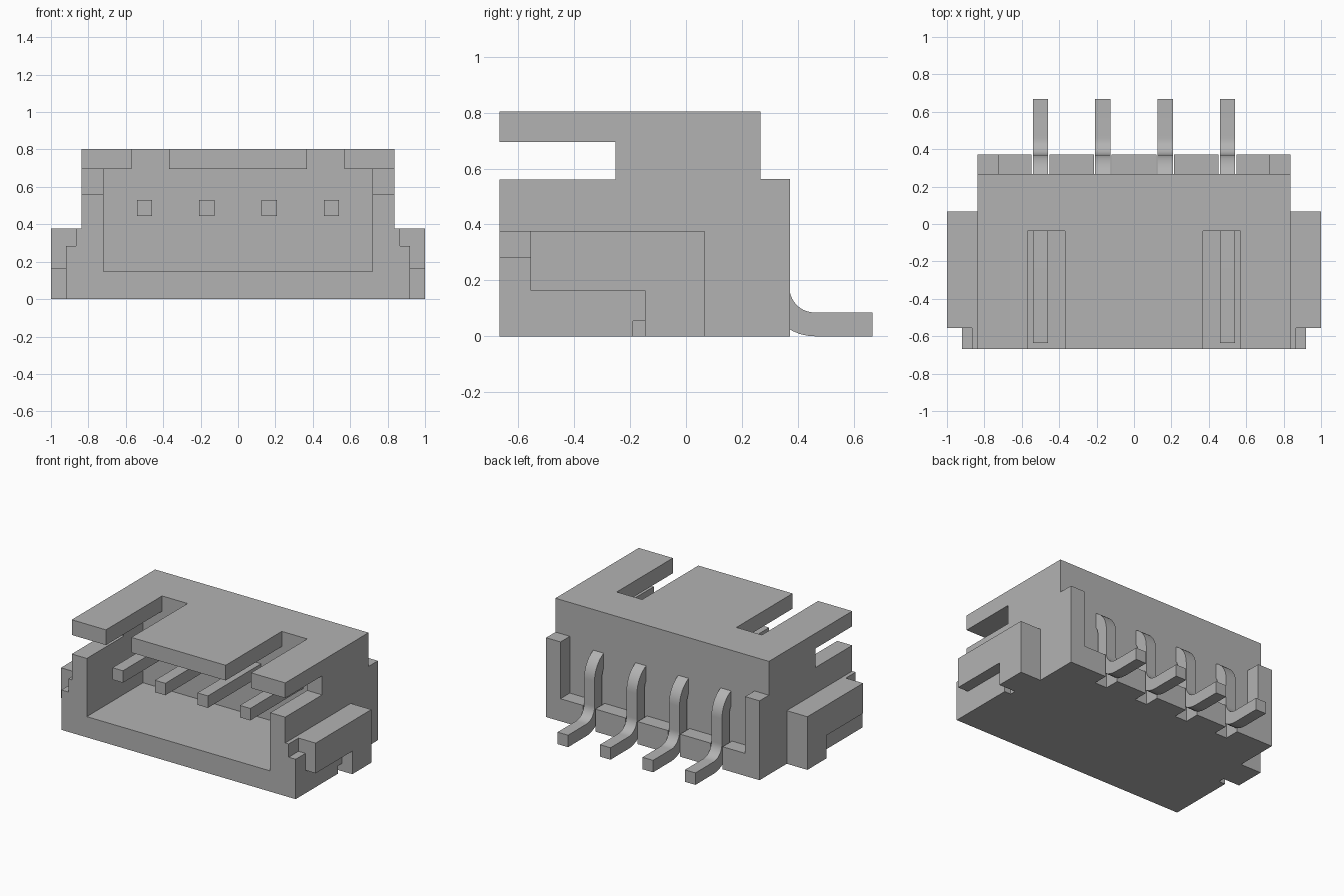
import bpy, bmesh, math

cube = bpy.data.objects.get("Cube")
if cube:
    bpy.data.objects.remove(cube, do_unlink=True)

grey = bpy.data.materials.new("plain grey")
grey.use_nodes = True
grey.diffuse_color = (0.45, 0.45, 0.45, 1)
grey.node_tree.nodes["Principled BSDF"].inputs["Base Color"].default_value = (0.45, 0.45, 0.45, 1)


def prism(name, profile, x0, x1):
    """Extrude a (y, z) profile along x."""
    bm = bmesh.new()
    face = bm.faces.new([bm.verts.new((x0, y, z)) for y, z in profile])
    moved = bmesh.ops.extrude_face_region(bm, geom=[face])["geom"]
    bmesh.ops.translate(bm, vec=(x1 - x0, 0, 0),
                        verts=[v for v in moved if isinstance(v, bmesh.types.BMVert)])
    bmesh.ops.recalc_face_normals(bm, faces=bm.faces[:])
    mesh = bpy.data.meshes.new(name)
    bm.to_mesh(mesh)
    bm.free()
    mesh.materials.append(grey)
    obj = bpy.data.objects.new(name, mesh)
    bpy.context.collection.objects.link(obj)
    return obj


def box(name, x0, x1, y0, y1, z0, z1):
    return prism(name, [(y0, z0), (y1, z0), (y1, z1), (y0, z1)], x0, x1)


def activate(obj):
    bpy.ops.object.select_all(action='DESELECT')
    obj.select_set(True)
    bpy.context.view_layer.objects.active = obj


def cut(obj, *bounds):
    """Remove a box-shaped volume from an object."""
    cutter = box("cutter", *bounds)
    cutter.hide_render = True
    mod = obj.modifiers.new("cut", 'BOOLEAN')
    mod.operation = 'DIFFERENCE'
    mod.solver = 'EXACT'
    mod.object = cutter
    activate(obj)
    bpy.ops.object.modifier_apply(modifier=mod.name)
    bpy.data.objects.remove(cutter, do_unlink=True)


def arc(cy, cz, r, a0, a1, n=10):
    return [(cy + r * math.cos(math.radians(a0 + (a1 - a0) * i / n)),
             cz + r * math.sin(math.radians(a0 + (a1 - a0) * i / n))) for i in range(n + 1)]


FRONT, BACK = -0.667, 0.372
PIN_X = [-0.5, -0.167, 0.167, 0.5]

# Housing: side profile with the front side slots and the rear step
housing = prism("housing", [
    (FRONT, 0), (BACK, 0), (BACK, 0.563), (0.267, 0.563), (0.267, 0.803),
    (FRONT, 0.803), (FRONT, 0.695), (-0.253, 0.695), (-0.253, 0.56), (FRONT, 0.56)],
    -0.838, 0.838)
# Mating cavity, open to the front
cut(housing, -0.72, 0.72, -0.9, -0.037, 0.147, 0.695)
# Two slots in the roof
for s in (-1, 1):
    a, b = sorted((s * 0.37, s * 0.57))
    cut(housing, a, b, -0.9, -0.037, 0.6, 1.0)
# Rear recess between the corner posts, leaving a low ledge
cut(housing, -0.725, 0.725, 0.267, 0.6, 0.16, 0.7)
# Pin notches through the ledge
for x in PIN_X:
    cut(housing, x - 0.048, x + 0.048, 0.267, 0.6, -0.1, 0.3)

# Side wings with stepped front and undercut
wing = box("side_wing", 0.838, 1.0, FRONT, 0.067, 0, 0.377)
cut(wing, 0.92, 1.2, -0.9, -0.557, -0.1, 0.6)
cut(wing, 0.865, 1.2, -0.9, -0.557, 0.283, 0.6)
cut(wing, 0.92, 1.2, -0.9, -0.147, -0.1, 0.163)
cut(wing, 0.87, 1.2, -0.19, -0.147, -0.1, 0.055)
mirror = wing.modifiers.new("both sides", 'MIRROR')
mirror.use_axis[0] = True
activate(wing)
bpy.ops.object.modifier_apply(modifier=mirror.name)

# Bent contact pins
profile = ([(-0.635, 0.53)] + arc(0.195, 0.355, 0.175, 90, 0)
           + arc(0.46, 0.175, 0.09, 180, 270) + [(0.667, 0.085), (0.667, 0)]
           + arc(0.46, 0.175, 0.175, 270, 180) + arc(0.195, 0.355, 0.09, 0, 90)
           + [(-0.635, 0.445)])
for i, x in enumerate(PIN_X):
    pin = prism("contact_pin_%d" % (i + 1), profile, x - 0.041, x + 0.041)
    activate(pin)
    bpy.ops.object.shade_smooth_by_angle(angle=math.radians(30))
